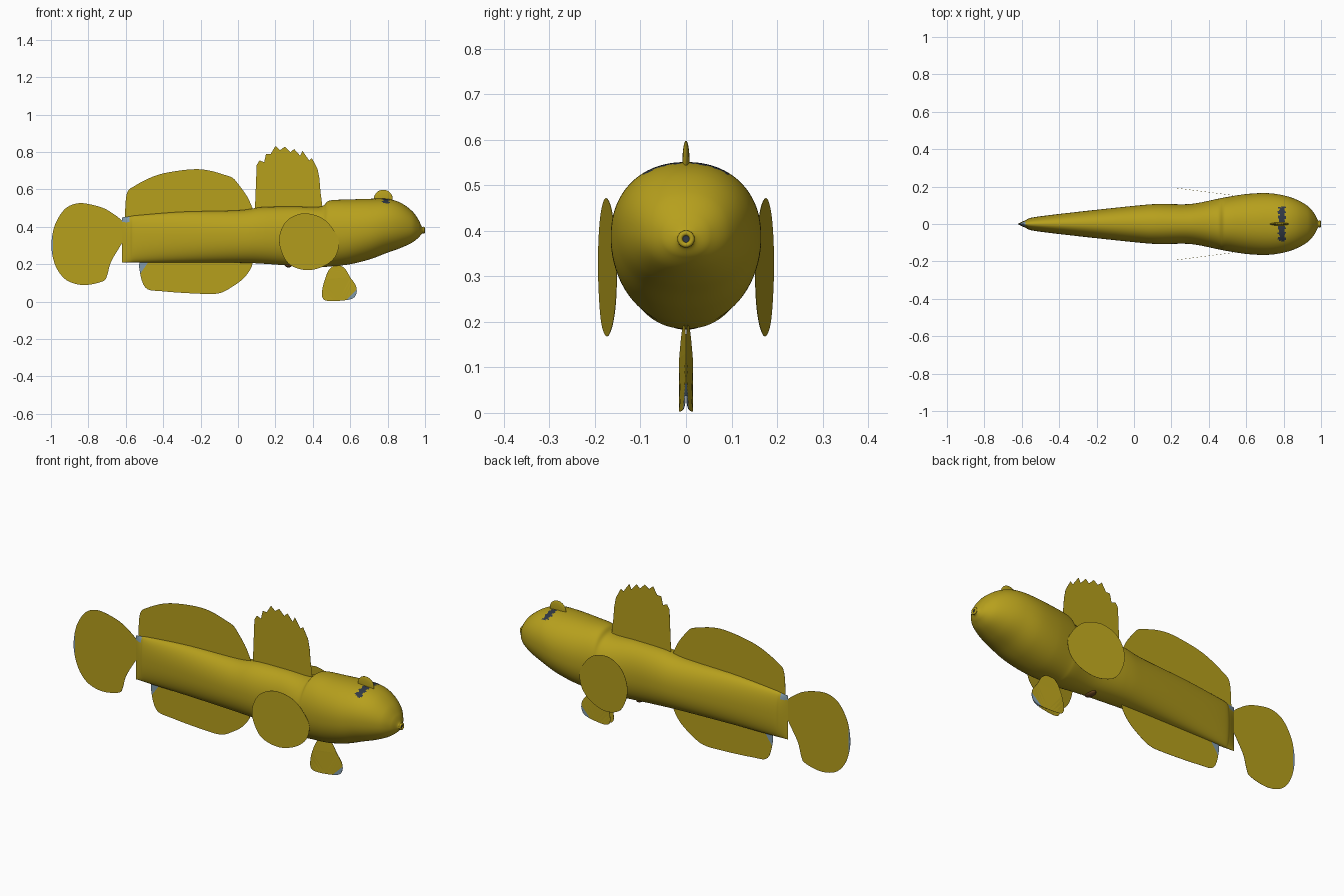
import bpy, bmesh, math
from mathutils import Vector

cube = bpy.data.objects.get("Cube")
if cube:
    bpy.data.objects.remove(cube, do_unlink=True)


def material(name, rgb):
    mat = bpy.data.materials.new(name)
    mat.use_nodes = True
    mat.diffuse_color = (*rgb, 1)
    mat.node_tree.nodes["Principled BSDF"].inputs["Base Color"].default_value = (*rgb, 1)
    return mat


OLIVE = material("olive_gold", (0.47, 0.35, 0.012))
BLUE = material("blue_grey", (0.22, 0.33, 0.42))
DARK = material("dark_slate", (0.03, 0.04, 0.06))
BROWN = material("dark_brown", (0.16, 0.07, 0.015))


def make_object(name, bm, mats, smooth=False):
    mesh = bpy.data.meshes.new(name)
    bm.to_mesh(mesh)
    bm.free()
    for mat in mats:
        mesh.materials.append(mat)
    obj = bpy.data.objects.new(name, mesh)
    bpy.context.collection.objects.link(obj)
    for poly in mesh.polygons:
        poly.use_smooth = smooth
    return obj


def spline(points, steps, closed=False):
    """Catmull-Rom curve through points of any dimension."""
    pts = [Vector(p) for p in points]
    n = len(pts)
    at = (lambda i: pts[i % n]) if closed else (lambda i: pts[max(0, min(n - 1, i))])
    result = []
    for i in range(n if closed else n - 1):
        a, b, c, d = (at(i + k) for k in (-1, 0, 1, 2))
        for s in range(steps):
            t = s / steps
            result.append(0.5 * (2 * b + (c - a) * t + (2 * a - 5 * b + 4 * c - d) * t ** 2
                                 + (3 * b - a - 3 * c + d) * t ** 3))
    return result if closed else result + [pts[-1]]


# Body: sections as (x, underside, back, half width), from tail to snout
SECTIONS = [(-.62, .21, .45, .001), (-.58, .21, .455, .02), (-.53, .21, .462, .037),
            (-.3, .21, .48, .065), (0, .208, .488, .097), (.13, .203, .505, .107),
            (.3, .191, .508, .107), (.44, .185, .508, .133), (.49, .188, .54, .143),
            (.6, .2, .546, .16), (.71, .228, .55, .165), (.8, .262, .549, .153),
            (.87, .287, .528, .13), (.93, .315, .485, .095), (.965, .342, .438, .055),
            (.982, .362, .402, .022), (.992, .366, .398, .016)]
AROUND = 120


def build_body():
    bm = bmesh.new()
    rings = []
    for x, low, high, half in spline(SECTIONS, 20):
        ring = []
        for k in range(AROUND):
            a = math.tau * k / AROUND
            c, s = math.cos(a), math.sin(a)
            y = half * math.copysign(abs(c) ** 0.92, c)
            z = (low + high) / 2 + (high - low) / 2 * math.copysign(abs(s) ** 0.92, s)
            ring.append(bm.verts.new((x, y, z)))
        rings.append(ring)
    for r, q in zip(rings, rings[1:]):
        for k in range(AROUND):
            j = (k + 1) % AROUND
            bm.faces.new((r[k], r[j], q[j], q[k]))
    bm.faces.new(rings[0])
    bm.faces.new(rings[-1])
    bmesh.ops.recalc_face_normals(bm, faces=bm.faces)
    for f in bm.faces:
        c = f.calc_center_median()
        # Ragged eye marks on top of the head, pale corner on the tail root
        ragged = .017 + .005 * math.sin(c.y * 220)
        if abs(c.x - .79) < ragged and .01 < abs(c.y) < .092 and c.z > .5:
            f.material_index = 2
        elif c.x < -.58 and c.z > .425:
            f.material_index = 1
    make_object("body", bm, [OLIVE, BLUE, DARK], smooth=True)


def fin(name, outline, rounded=True, closed=False, depth=lambda x, z: 0, tip=None):
    """Thin upright sheet; tip = (point, direction) marks the pale part."""
    pts = spline(outline, 5, closed) if rounded else outline
    bm = bmesh.new()
    face = bm.faces.new([bm.verts.new((p[0], 0, p[1])) for p in pts])
    if tip:
        point, direction = (Vector((p[0], 0, p[1])) for p in tip)
        bmesh.ops.bisect_plane(bm, geom=bm.verts[:] + bm.edges[:] + bm.faces[:],
                               plane_co=point, plane_no=direction)
    bmesh.ops.triangulate(bm, faces=bm.faces[:])
    for f in bm.faces:
        if tip and (f.calc_center_median() - point).dot(direction) > 0:
            f.material_index = 1
    for v in bm.verts:
        v.co.y = depth(v.co.x, v.co.z)
    obj = make_object(name, bm, [OLIVE, BLUE])
    solid = obj.modifiers.new("thickness", "SOLIDIFY")
    solid.thickness = 0.001
    solid.offset = 0


build_body()

# Fins on the centre line
fin("spiny_back_fin",
    [(.09, .48), (.1, .73), (.115, .755), (.14, .745), (.15, .79), (.175, .79), (.2, .832),
     (.225, .81), (.25, .828), (.28, .798), (.3, .816), (.332, .78), (.345, .806),
     (.38, .755), (.395, .767), (.425, .71), (.435, .66), (.445, .54), (.455, .48)],
    rounded=False)
fin("long_back_fin",
    [(-.605, .43), (-.595, .575), (-.55, .62), (-.45, .67), (-.35, .695), (-.23, .708),
     (-.15, .7), (-.08, .68), (-.03, .662), (0, .63), (.05, .56), (.09, .47)])
fin("belly_fin",
    [(-.52, .225), (-.528, .18), (-.495, .075), (-.4, .055), (-.2, .042), (-.1, .045),
     (-.03, .08), (.03, .125), (.07, .18), (.08, .225)],
    tip=((-.508, .17), (-1, .7)))
fin("tail_fin",
    [(-.61, .425), (-.66, .465), (-.72, .5), (-.8, .522), (-.86, .525), (-.92, .5),
     (-.965, .44), (-.99, .37), (-.997, .28), (-.975, .19), (-.93, .125), (-.87, .095),
     (-.8, .09), (-.72, .11), (-.7, .14), (-.68, .21), (-.64, .28), (-.61, .33)],
    tip=((-.988, .3), (-1, 0)))

# Paired fins, flaring outward toward the tail
for side, label in ((1, "left"), (-1, "right")):
    fin(label + "_side_fin",
        [(.22, .34), (.25, .42), (.31, .463), (.38, .47), (.46, .44), (.52, .37),
         (.54, .31), (.52, .24), (.46, .19), (.37, .168), (.28, .195), (.235, .26)],
        closed=True, depth=lambda x, z: side * (.152 + .041 * (.54 - x) / .32))
    fin(label + "_lower_fin",
        [(.53, .195), (.57, .178), (.6, .13), (.63, .085), (.632, .04), (.6, .012),
         (.5, .003), (.455, .015), (.45, .06), (.465, .12), (.49, .175)],
        closed=True, tip=((.6, .03), (1, -1)),
        depth=lambda x, z: side * max(.001, min(.015, .1 * (.64 - .5 * max(0, z - .06) - x))))

# Thin raised disc on the head and a small brown vent under the belly
for name, place, size, mat in (("head_disc", (.777, 0, .55), (.05, .008, .048), OLIVE),
                               ("vent", (.27, 0, .195), (.02, .035, .012), BROWN)):
    bpy.ops.mesh.primitive_uv_sphere_add(segments=32, ring_count=16, location=place)
    bpy.context.object.name = name
    bpy.context.object.scale = size
    bpy.context.object.data.materials.append(mat)
    bpy.ops.object.shade_smooth()

# Mouth: small ring of lips around a dark opening
bpy.ops.mesh.primitive_torus_add(major_radius=.013, minor_radius=.006, major_segments=24,
                                 minor_segments=10, location=(.993, 0, .382),
                                 rotation=(0, math.pi / 2, 0))
bpy.context.object.name = "lips"
bpy.context.object.data.materials.append(OLIVE)
bpy.ops.object.shade_smooth()
bpy.ops.mesh.primitive_cylinder_add(vertices=20, radius=.01, depth=.004,
                                    location=(.992, 0, .382), rotation=(0, math.pi / 2, 0))
bpy.context.object.name = "mouth_opening"
bpy.context.object.data.materials.append(DARK)
